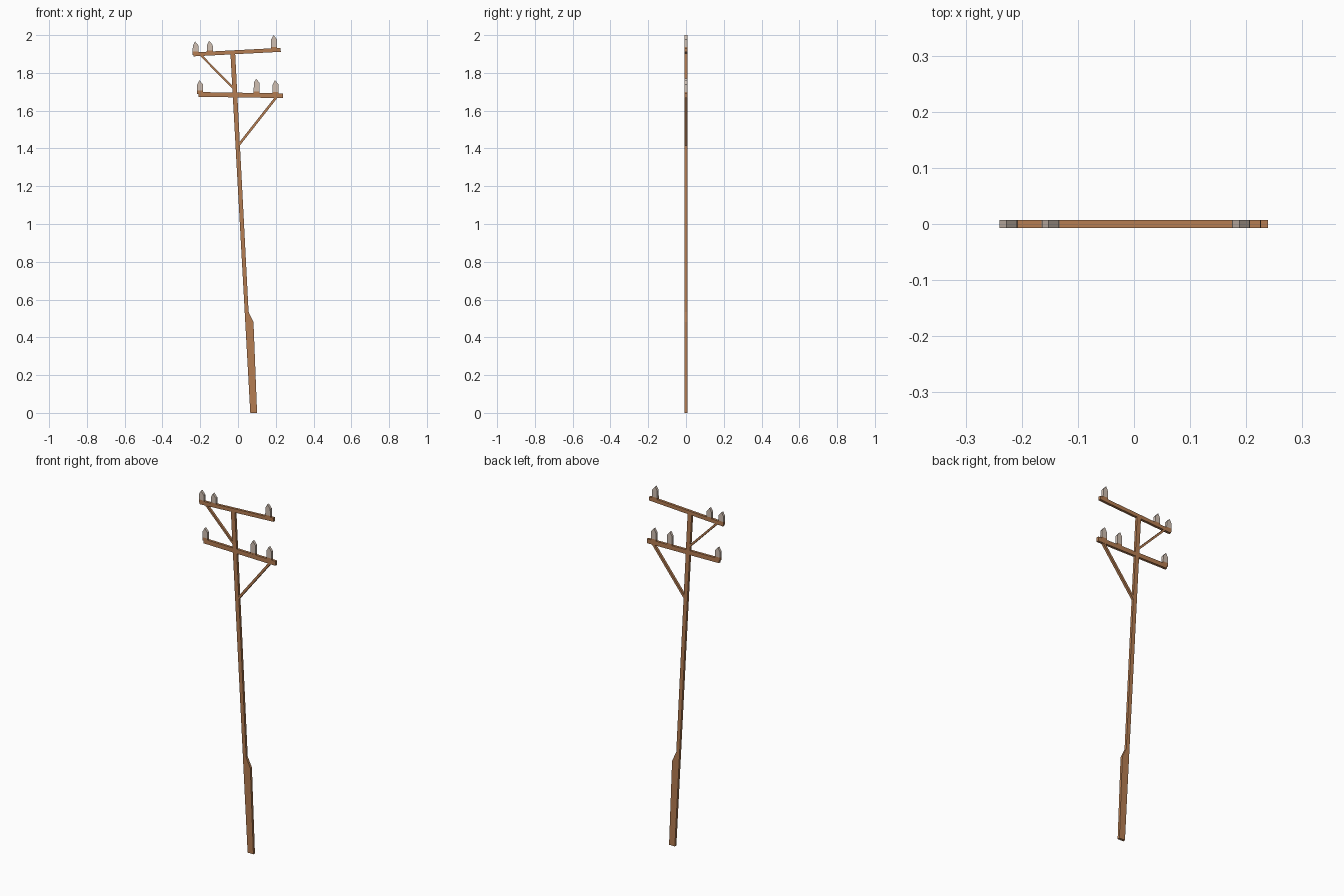
import bpy, bmesh
from mathutils import Vector

if "Cube" in bpy.data.objects:
    bpy.data.objects.remove(bpy.data.objects["Cube"])

def material(name, col):
    m = bpy.data.materials.new(name)
    m.diffuse_color = (*col, 1)
    m.use_nodes = True
    m.node_tree.nodes["Principled BSDF"].inputs["Base Color"].default_value = m.diffuse_color
    return m

wood = material("brown wood", (0.46, 0.205, 0.085))
gray = material("pale gray ceramic", (0.64, 0.53, 0.45))

def plate(name, pts, mat, depth=0.014):
    """Extrude a front (x, z) outline evenly about y = 0."""
    bm = bmesh.new()
    f = bm.faces.new([bm.verts.new((x, -depth / 2, z)) for x, z in pts])
    r = bmesh.ops.extrude_face_region(bm, geom=[f])
    for v in r["geom"]:
        if isinstance(v, bmesh.types.BMVert):
            v.co.y = depth / 2
    bmesh.ops.recalc_face_normals(bm, faces=bm.faces)
    me = bpy.data.meshes.new(name)
    bm.to_mesh(me)
    bm.free()
    me.materials.append(mat)
    ob = bpy.data.objects.new(name, me)
    bpy.context.collection.objects.link(ob)
    return ob

def bar(name, a, b, w, depth=0.014):
    """Straight bar of width w between two points in the x-z plane."""
    a, b = Vector(a), Vector(b)
    d = (b - a).normalized()
    n = Vector((-d.y, d.x)) * w / 2
    plate(name, [a + n, a - n, b - n, b + n], wood, depth)

# leaning pole with the wider foot
plate("pole", [(0.065, 0), (0.101, 0), (0.082, 0.48), (0.056, 0.535),
               (-0.015, 1.904), (-0.040, 1.902)], wood)

# cross arms
bar("upper_arm", (-0.236, 1.898), (0.226, 1.922), 0.021, 0.0142)
bar("lower_arm", (-0.210, 1.686), (0.239, 1.679), 0.025, 0.0142)

# diagonal braces
bar("upper_brace", (-0.205, 1.902), (-0.022, 1.716), 0.011, 0.0136)
bar("lower_brace", (0.210, 1.680), (0.002, 1.416), 0.013, 0.0136)

# pointed insulators on short wooden seats: centre x, seat z, tip z
for i, (x, z, top) in enumerate([(-0.224, 1.902, 1.966), (-0.149, 1.906, 1.970), (0.191, 1.926, 2.0),
                                 (-0.201, 1.694, 1.761), (0.099, 1.690, 1.769), (0.199, 1.688, 1.761)]):
    h = 0.016
    s = z + 0.012
    plate(f"insulator_seat_{i}", [(x - h, z - 0.006), (x + h, z - 0.006), (x + h, s), (x - h, s)], wood)
    plate(f"insulator_{i}", [(x - h, s), (x + h, s), (x + h * 0.95, top - 0.022),
                             (x - 0.003, top), (x - h * 0.95, top - 0.022)], gray)
